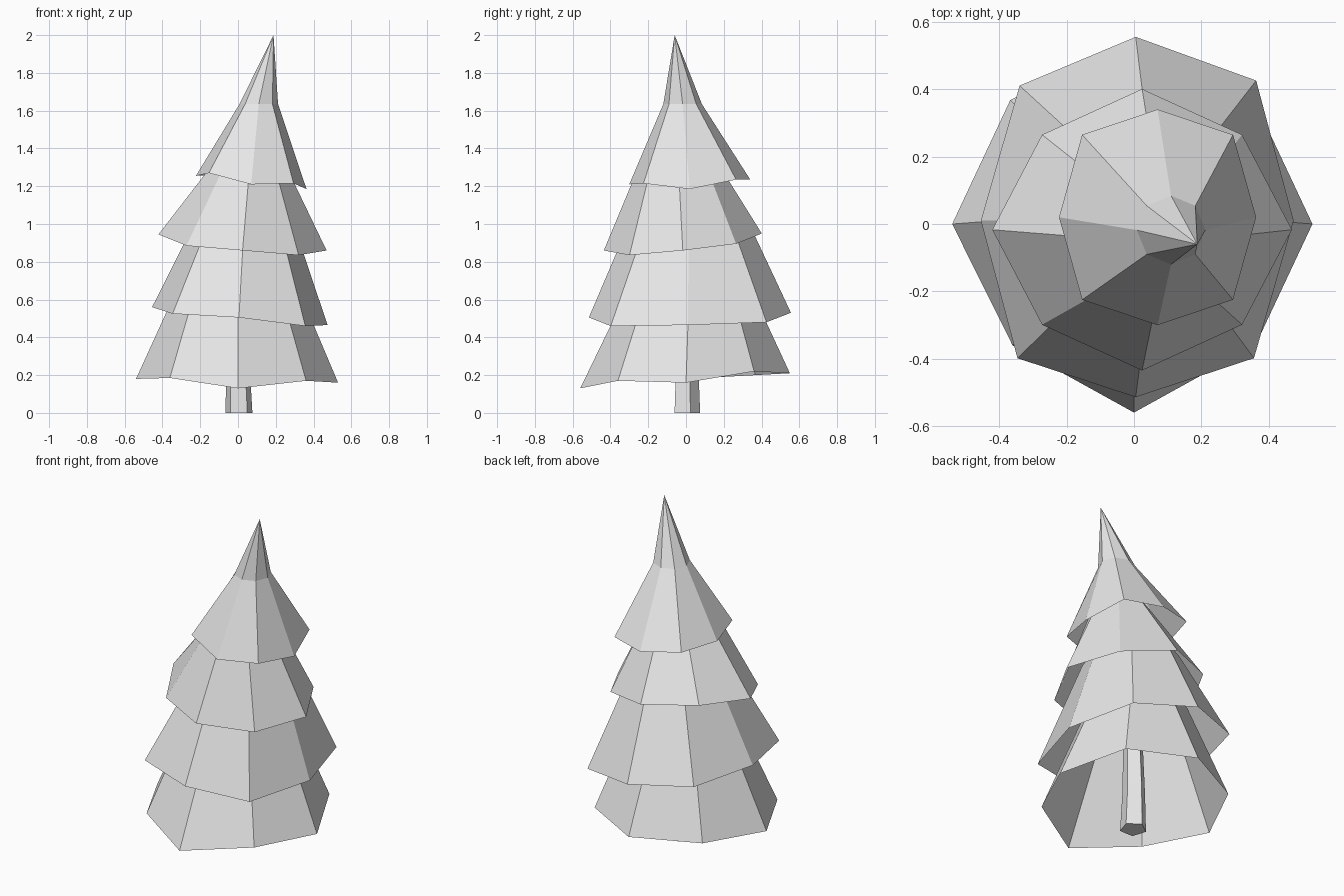
import bpy
import bmesh
from math import cos, sin, tau

cube = bpy.data.objects.get("Cube")
if cube:
    bpy.data.objects.remove(cube, do_unlink=True)

grey = bpy.data.materials.new("pale grey")
grey.use_nodes = True
grey.diffuse_color = (0.8, 0.8, 0.8, 1)
grey.node_tree.nodes["Principled BSDF"].inputs["Base Color"].default_value = grey.diffuse_color


def ring(centre, radii, heights, stretch=(1, 1), turn=0):
    """Loop of points around a centre, each with its own radius and height."""
    count = len(radii)
    points = []
    for i, (radius, height) in enumerate(zip(radii, heights)):
        angle = tau * i / count + turn
        points.append((centre[0] + radius * stretch[0] * cos(angle),
                       centre[1] + radius * stretch[1] * sin(angle), height))
    return points


def loft(name, rings, apex=None, capped=False):
    """Skin a stack of rings with flat faces, optionally closed to a point."""
    bm = bmesh.new()
    loops = [[bm.verts.new(p) for p in points] for points in rings]
    count = len(loops[0])
    for low, high in zip(loops, loops[1:]):
        for i in range(count):
            j = (i + 1) % count
            bm.faces.new((low[i], low[j], high[j], high[i]))
    if apex:
        tip = bm.verts.new(apex)
        for i in range(count):
            bm.faces.new((loops[-1][i], loops[-1][(i + 1) % count], tip))
    if capped:
        bm.faces.new(loops[0][::-1])
        bm.faces.new(loops[-1])
    mesh = bpy.data.meshes.new(name)
    bm.to_mesh(mesh)
    bm.free()
    mesh.materials.append(grey)
    obj = bpy.data.objects.new(name, mesh)
    bpy.context.collection.objects.link(obj)
    return obj


def level(centre, radius, height, stretch=(1, 1)):
    return ring(centre, [radius] * 8, [height] * 8, stretch)


# Trunk: bent, tapering five-sided post
loft("trunk", [ring(c, [r] * 5, [z] * 5, turn=tau / 20)
               for c, r, z in (((0.005, 0), 0.075, 0),
                               ((0, 0), 0.065, 0.25),
                               ((0.02, 0.01), 0.05, 0.8))], capped=True)

# Branch tiers: open eight-sided skirts with uneven rims
rim = ring((0, 0), (.53, .51, .55, .52, .54, .51, .56, .51),
           (.16, .22, .21, .2, .18, .185, .13, .17))
loft("bottom_branches", [rim, level((0, .02), .28, .75)])

rim = ring((.005, .01), (.51, .55, .51, .53, .5, .54, .49, .54),
           (.465, .48, .53, .55, .56, .525, .505, .46), (.92, 1.07))
loft("lower_branches", [rim, level((.035, .015), .27, 1.05, (.9, 1.1))])

rim = ring((.024, -.017), (.445, .42, .44, .42, .445, .42, .44, .42),
           (.86, .895, .95, .97, .945, .885, .86, .835), (1, .95))
loft("upper_branches", [rim, level((.07, -.045), .15, 1.4, (.93, 1.1))])

# Treetop: skirt that narrows to a leaning tip
rim = ring((.07, .02), (.305, .33) * 4,
           (1.185, 1.235, 1.235, 1.26, 1.255, 1.27, 1.21, 1.215), (.96, 1.05))
loft("treetop", [rim, level((.11, -.018), .102, 1.635)], apex=(.188, -.06, 2))
